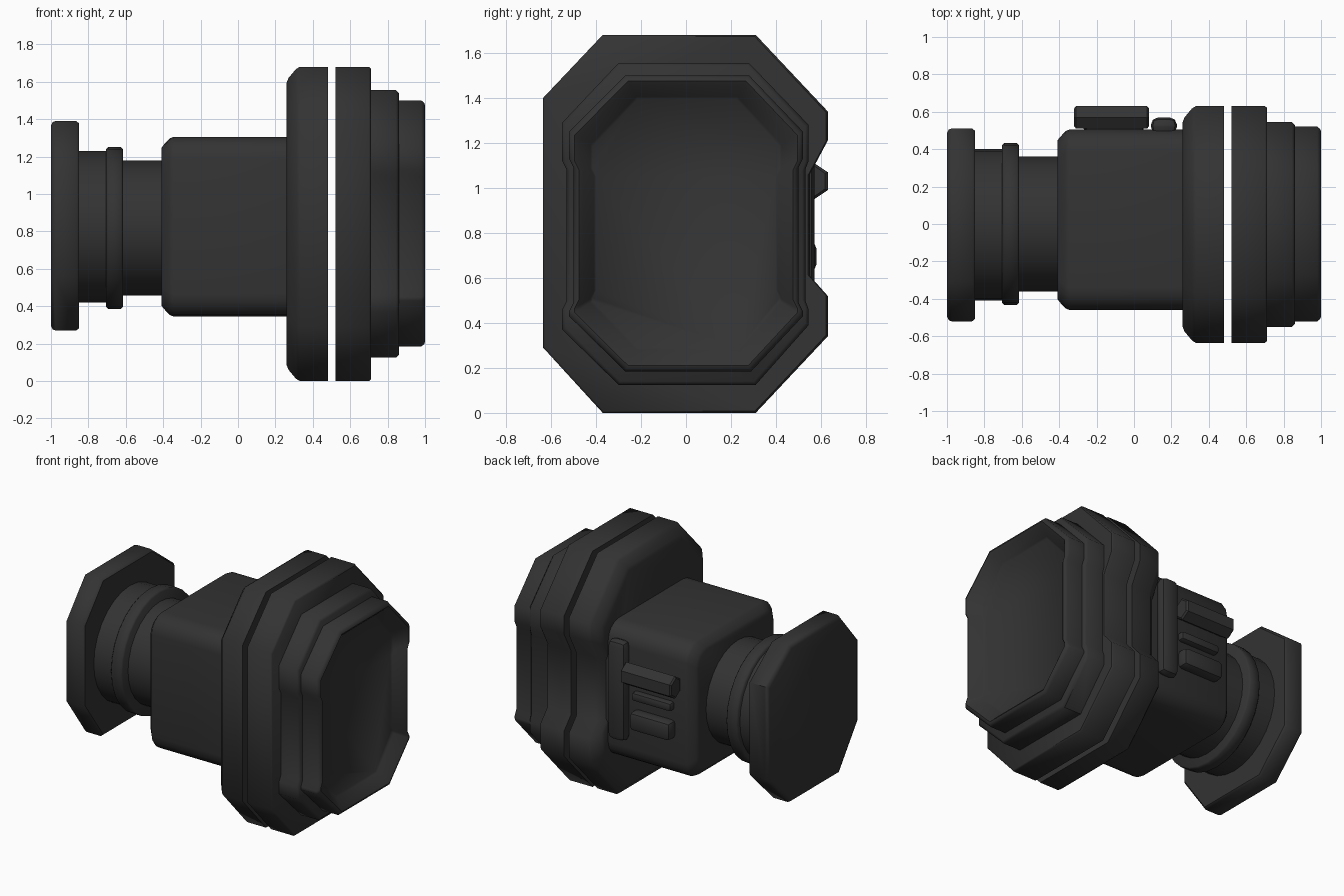
import bpy, bmesh, math

if "Cube" in bpy.data.objects:
    bpy.data.objects.remove(bpy.data.objects["Cube"])

mat = bpy.data.materials.new("charcoal_black")
mat.diffuse_color = (0.033, 0.033, 0.033, 1)
mat.use_nodes = True
mat.node_tree.nodes["Principled BSDF"].inputs["Base Color"].default_value = mat.diffuse_color


def loft(name, profile, rings, angle=48):
    """Skin a closed (y, z) outline along x; each ring is (x, inset)."""
    ys, zs = [p[0] for p in profile], [p[1] for p in profile]
    cy, cz = (max(ys) + min(ys)) / 2, (max(zs) + min(zs)) / 2
    hy, hz = (max(ys) - min(ys)) / 2, (max(zs) - min(zs)) / 2
    bm = bmesh.new()
    loops = [[bm.verts.new((x, cy + (y - cy) * (hy - d) / hy, cz + (z - cz) * (hz - d) / hz))
              for y, z in profile] for x, d in rings]
    n = len(profile)
    for a, b in zip(loops, loops[1:]):
        for i in range(n):
            j = (i + 1) % n
            bm.faces.new((a[i], a[j], b[j], b[i]))
    bm.faces.new(loops[0][::-1])
    bm.faces.new(loops[-1])
    bmesh.ops.recalc_face_normals(bm, faces=bm.faces)
    return finish(name, bm, angle)


def finish(name, bm, angle):
    me = bpy.data.meshes.new(name)
    bm.to_mesh(me)
    bm.free()
    me.materials.append(mat)
    ob = bpy.data.objects.new(name, me)
    bpy.context.collection.objects.link(ob)
    bpy.ops.object.select_all(action='DESELECT')
    ob.select_set(True)
    bpy.context.view_layer.objects.active = ob
    bpy.ops.object.shade_smooth_by_angle(angle=math.radians(angle))
    return ob


def circle(r, cy, cz, n=28):
    return [(cy + r * math.cos(2 * math.pi * i / n), cz + r * math.sin(2 * math.pi * i / n))
            for i in range(n)]


def rounded_rect(y0, y1, z0, z1, r, seg=4):
    pts = []
    for k, (cy, cz) in enumerate([(y1 - r, z1 - r), (y0 + r, z1 - r), (y0 + r, z0 + r), (y1 - r, z0 + r)]):
        for s in range(seg + 1):
            a = math.pi / 2 * (k + s / seg)
            pts.append((cy + r * math.cos(a), cz + r * math.sin(a)))
    return pts


# rear eyepiece plate, neck and collars
eye = [(-.31, .27), (.25, .27), (.51, .53), (.51, 1.19), (.25, 1.39), (-.31, 1.39), (-.52, 1.14), (-.52, .56)]
loft("eyepiece_plate", eye, [(-1, .025), (-.99, .005), (-.975, 0), (-.865, 0), (-.85, .012)])
loft("neck", circle(.405, -.005, .825), [(-.86, 0), (-.69, 0)])
loft("neck_collar", circle(.432, 0, .818), [(-.705, .01), (-.695, 0), (-.625, 0), (-.615, .01)])
loft("neck_tube", circle(.36, 0, .818), [(-.63, 0), (-.39, 0)])

# main housing
loft("housing", rounded_rect(-.46, .505, .345, 1.305, .12),
     [(-.41, .06), (-.40, .045), (-.365, .008), (-.345, 0), (.28, 0)])

# paired flanges with a notch on the control side
flange = [(-.37, 0), (.31, 0), (.63, .34), (.63, .52), (.55, .61), (.55, 1.06), (.63, 1.21),
          (.63, 1.34), (.31, 1.68), (-.37, 1.68), (-.635, 1.4), (-.635, .29)]
loft("rear_flange", flange, [(.26, .085), (.27, .06), (.31, .012), (.33, 0), (.48, 0)])
loft("front_flange", flange, [(.52, 0), (.70, 0), (.71, .008)])

# stepped hood and rim with recessed window
step = [(-.30, .125), (.31, .125), (.545, .39), (.545, .46), (.53, .5), (.53, 1.08), (.545, 1.12),
        (.545, 1.28), (.28, 1.555), (-.30, 1.555), (-.55, 1.29), (-.55, 1.12), (-.53, 1.08),
        (-.53, .5), (-.55, .46), (-.55, .37)]
loft("hood_step", step, [(.70, 0), (.845, 0), (.86, .015)])
rim = [(-.27, .185), (.29, .185), (.52, .43), (.52, .45), (.50, .49), (.50, 1.09), (.52, 1.13),
       (.52, 1.25), (.28, 1.5), (-.27, 1.5), (-.52, 1.25), (-.52, 1.13), (-.50, 1.09),
       (-.50, .49), (-.52, .45), (-.52, .43)]
loft("window_rim", rim, [(.85, 0), (.98, 0), (.995, .012), (1.0, .025), (.985, .045), (.93, .095), (.92, .105)])


def bar(name, x0, x1, z0, z1, y1, cut, y0=.48):
    """Small box with softened edges on the control side."""
    bm = bmesh.new()
    bmesh.ops.create_cube(bm, size=1)
    for v in bm.verts:
        v.co = ((x0 + x1) / 2 + v.co.x * (x1 - x0), (y0 + y1) / 2 + v.co.y * (y1 - y0),
                (z0 + z1) / 2 + v.co.z * (z1 - z0))
    bmesh.ops.bevel(bm, geom=bm.edges[:], offset=cut, segments=2, profile=.5, affect='EDGES')
    finish(name, bm, 40)


# side controls
hexagon = [(.57 + .06 * math.cos(a), 1.03 + .08 * math.sin(a)) for a in
           [math.pi / 6 + math.pi / 3 * i for i in range(6)]]
hexagon = [(.57 + (y - .57) / .866, z) for y, z in hexagon]
loft("upper_lever", hexagon, [(-.32, .012), (-.31, 0), (.07, 0), (.08, .012)], 35)
bar("middle_button", -.26, .05, .83, .89, .55, .018)
bar("lower_lever", -.27, .05, .63, .76, .58, .03)
bar("vertical_rail", .09, .23, .52, 1.23, .57, .04)
